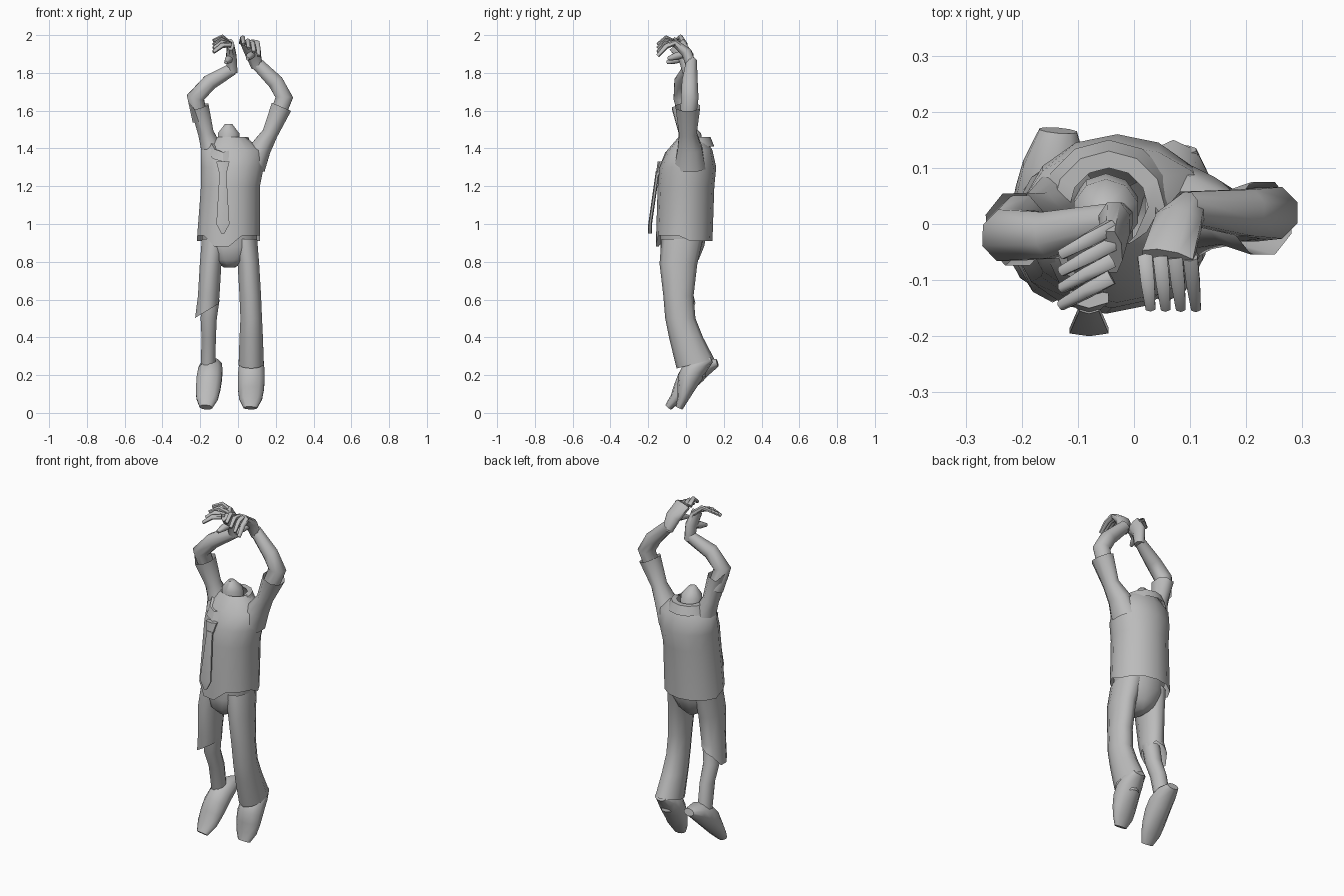
import bpy, bmesh
from math import pi, tau, sin, cos, radians
from mathutils import Vector

default_cube = bpy.data.objects.get("Cube")
if default_cube:
    bpy.data.objects.remove(default_cube)

grey = bpy.data.materials.new("plain_grey")
grey.use_nodes = True
grey.diffuse_color = (.5, .5, .5, 1)
shader = grey.node_tree.nodes["Principled BSDF"]
shader.inputs["Base Color"].default_value = grey.diffuse_color


def skin(name, loops, closed_loops=True, first_cap=False, last_cap=False):
    """Join rows of points with quads, then shade the object smooth."""
    bm = bmesh.new()
    rows = [[bm.verts.new(point) for point in loop] for loop in loops]
    for lower, upper in zip(rows, rows[1:]):
        for k in range(0 if closed_loops else 1, len(lower)):
            bm.faces.new((lower[k - 1], lower[k], upper[k], upper[k - 1]))
    if first_cap:
        bm.faces.new(rows[0])
    if last_cap:
        bm.faces.new(rows[-1])
    bmesh.ops.recalc_face_normals(bm, faces=bm.faces)
    mesh = bpy.data.meshes.new(name)
    bm.to_mesh(mesh)
    bm.free()
    mesh.materials.append(grey)
    part = bpy.data.objects.new(name, mesh)
    bpy.context.collection.objects.link(part)
    bpy.ops.object.select_all(action="DESELECT")
    part.select_set(True)
    bpy.context.view_layer.objects.active = part
    bpy.ops.object.shade_smooth_by_angle(angle=radians(60))


def ellipse(centre, across, along, sides):
    angles = [tau * (k + .5) / sides for k in range(sides)]
    return [centre + across * cos(a) + along * sin(a) for a in angles]


def column(name, rings, sides=10, hem=None, **caps):
    """Stack level rings given as x, y, z, width radius, depth radius."""
    loops = [ellipse(Vector((x, y, z)), Vector((w, 0, 0)), Vector((0, d, 0)), sides)
             for x, y, z, w, d in rings]
    if hem:
        for point in loops[0]:
            point.z += hem(point)
    skin(name, loops, **caps)


def tube(name, path, widths, heights, hint, sides=8, hem=None, **caps):
    """Sweep ellipses square to a path; the width runs towards the hint."""
    path = [Vector(p) for p in path]
    loops = []
    for i, (centre, w, h) in enumerate(zip(path, widths, heights)):
        tangent = path[min(i + 1, len(path) - 1)] - path[max(i - 1, 0)]
        tangent.normalize()
        across = (hint - tangent * hint.dot(tangent)).normalized()
        loops.append(ellipse(centre, across * w, tangent.cross(across) * h, sides))
    if hem:
        for point in loops[0]:
            point.z += hem(point)
    skin(name, loops, **caps)


def vest_hem(point):
    """Dip to a point at the front and hang slightly lower at the back."""
    if point.y > 0:
        return -.02
    return -.05 if -.13 < point.x < -.05 and point.y < -.1 else .01


# Vest, open at the bottom
column("vest", [(-.05, -.01, .93, .17, .15), (-.04, 0, 1.2, .16, .15),
                (-.03, .01, 1.3, .17, .15), (-.03, .02, 1.39, .17, .12),
                (-.04, .03, 1.46, .08, .07)], sides=14, hem=vest_hem)

# Neck stump
column("neck", [(-.05, .03, 1.4, .06, .06), (-.05, .02, 1.48, .06, .06),
                (-.05, .01, 1.53, .02, .02)], last_cap=True)

# Collar around the neck, dropping to the tie
collar = []
for k in range(13):
    angle = tau * k / 12
    side, back = sin(angle), -cos(angle)
    drop = max(0, -back) ** 1.5
    middle = Vector((-.045 - .035 * drop, .03 - .04 * drop, 1.46 - .08 * drop))
    collar.append([middle + Vector((side * r, back * r, fall))
                   for r, fall in ((.07, 0), (.1, 0), (.12, -.05))])
skin("collar", collar, closed_loops=False)

# Necktie
column("tie_knot", [(-.08, -.15, 1.26, .02, .01), (-.08, -.13, 1.33, .04, .02)],
       sides=6, first_cap=True, last_cap=True)
column("tie_blade", [(-.08, -.19, .95, .01, .01), (-.08, -.19, 1, .04, .01),
                     (-.08, -.15, 1.28, .02, .01)],
       sides=6, first_cap=True, last_cap=True)

# Seat of the trousers
column("trouser_seat", [(-.045, -.03, .77, .03, .06), (-.045, -.03, .81, .1, .1),
                        (-.045, -.02, .88, .15, .12), (-.045, -.01, .98, .15, .13)],
       sides=12, first_cap=True)


def shoe(name, heel, toe, width):
    """Hanging shoe whose sole runs straight from heel to toe."""
    heel, toe = Vector(heel), Vector(toe)
    up = (toe - heel).normalized().cross(Vector((1, 0, 0)))
    if up.z < 0:
        up.negate()
    steps = [i / 6 for i in range(7)]
    widths = [width * (.5 + .5 * abs(sin(pi * f)) ** .5) for f in steps]
    heights = [.02 + .045 * sin(pi * (1 - f) ** 1.5) for f in steps]
    path = [heel.lerp(toe, f) + up * h for f, h in zip(steps, heights)]
    tube(name, path, widths, heights, Vector((1, 0, 0)), sides=10,
         first_cap=True, last_cap=True)


def hand(name, wrist, knuckles, reach, spread):
    """Palm from wrist to knuckles, four bent fingers and a thumb."""
    wrist, knuckles = Vector(wrist), Vector(knuckles)
    reach, spread = Vector(reach), Vector(spread)
    middle = wrist.lerp(knuckles, .5) + Vector((0, .02, .01))
    tube(name + "_palm", [wrist, middle, knuckles], (.03, .045, .05), (.03, .03, .02),
         spread, first_cap=True, last_cap=True)
    for k in range(4):
        root = knuckles + spread * (k - 1.5)
        bend = root + reach * .5 + Vector((0, 0, .03 - .015 * k))
        tip = root + reach - Vector((0, 0, .02 * k))
        tube(f"{name}_finger_{k + 1}", [root, bend, tip], (.015, .014, .01),
             (.015, .014, .01), spread, sides=6, first_cap=True, last_cap=True)
    thumb = Vector((-.03, -.1, -.03))
    tube(name + "_thumb", [middle, middle + thumb * .6, middle + thumb], (.02, .02, .01),
         (.02, .02, .01), spread, sides=6, first_cap=True, last_cap=True)


# Limbs, with side +1 for the left and -1 for the right
for label, side in (("left", 1), ("right", -1)):
    def leg_x(offset):
        return side * offset - .045

    # Trouser leg: full and flared on the left, torn at the knee on the right
    thigh = [(leg_x(.11), -.04, .62, .06, .08), (leg_x(.1), -.04, .79, .06, .1),
             (leg_x(.08), -.02, .92, .07, .11)]
    if side > 0:
        lower = [(.07, .05, .26, .07, .1), (.07, 0, .4, .065, .09), (.07, -.03, .5, .06, .08)]
        hem = lambda p: (p.y - .05) / 4
    else:
        lower = [(leg_x(.12), -.03, .54, .065, .08)]
        hem = lambda p: (p.x - leg_x(.12)) * .6 + (.04 if p.y > .03 else 0)
    column(label + "_trouser_leg", lower + thigh, hem=hem)

    # Shin
    column(label + "_shin", [(leg_x(.115), .06, .19, .04, .045), (leg_x(.11), .02, .4, .04, .05),
                             (leg_x(.11), -.02, .5, .045, .05), (leg_x(.1), -.03, .6, .05, .05)])

    # Open sleeve and bare arm, leaning a little to the left
    depth = Vector((0, 1, 0))
    tube(label + "_sleeve",
         [(side * .22 + .01, side * .01, 1.62), (side * .17, .01, 1.48),
          (side * .13 - .01, .02, 1.4), (side * .1 - .02, .02, 1.3)],
         (.07, .05, .07, .09), (.06, .045, .06, .07), depth,
         hem=lambda p: .05 if p.x < -.25 else 0)
    wrist = Vector((side * .06 + .03, .02 + side * .01, 1.84 + side * .02))
    tube(label + "_arm",
         [(side * .2, .01, 1.55), (side * .235 + .01, side * .02, 1.67),
          (side * .175 + .025, side * .02, 1.75), wrist],
         (.045, .05, .045, .03), (.045, .05, .045, .035), depth)

hand("left_hand", (.1, .03, 1.83), (.06, -.06, 1.96), (.01, -.09, -.01), (.027, 0, 0))
hand("right_hand", (-.03, .01, 1.8), (-.04, -.05, 1.95), (-.09, -.05, .02), (0, -.03, 0))
shoe("left_shoe", (.075, .15, .275), (.065, -.02, .015), .075)
shoe("right_shoe", (-.135, .18, .25), (-.17, -.08, .015), .07)
